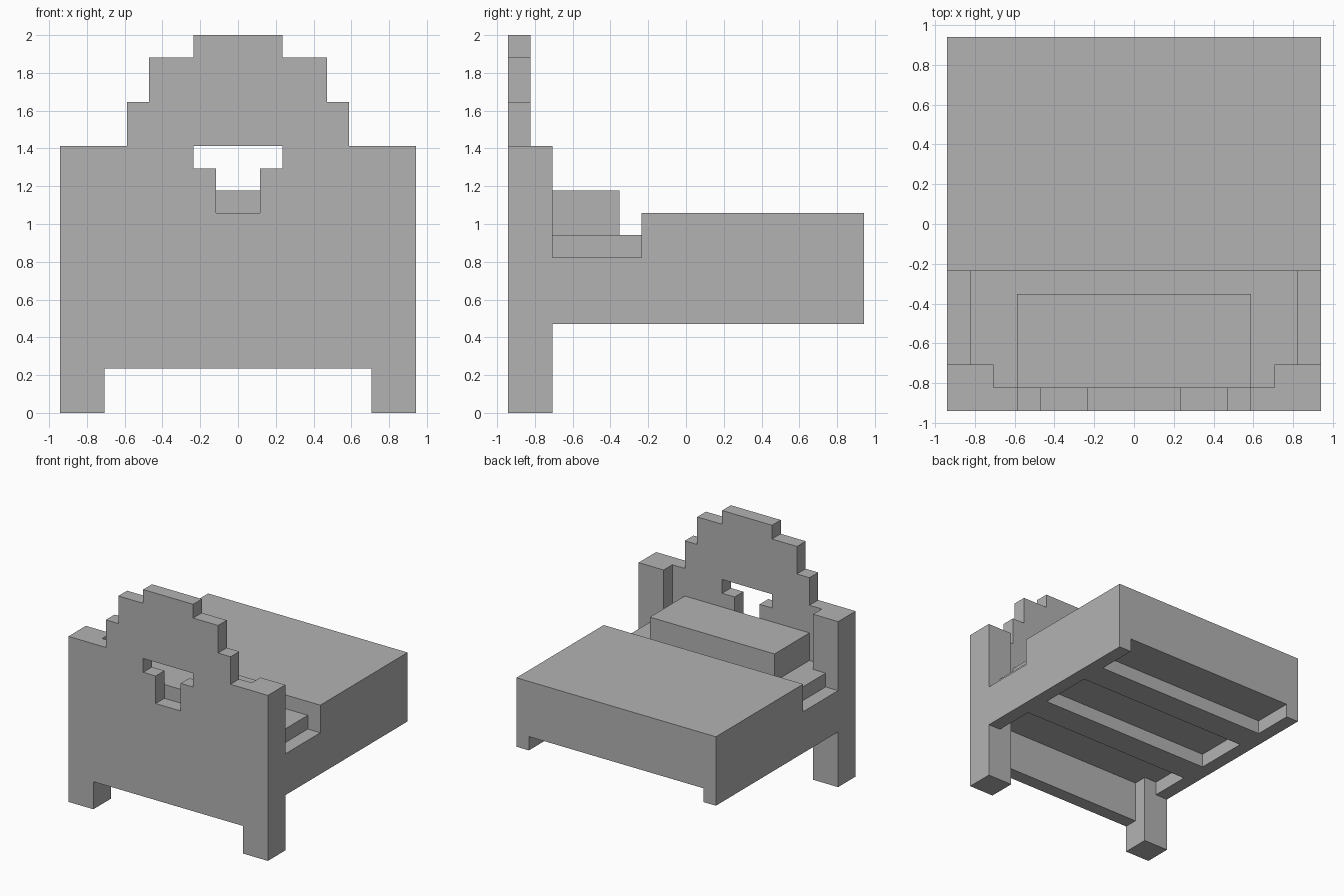
import bpy
import math

if "Cube" in bpy.data.objects:
    bpy.data.objects.remove(bpy.data.objects["Cube"])

U = 2 / 17  # grid unit: the bed is 17 units tall, 16 wide and 16 deep

wood = bpy.data.materials.new("plain grey")
wood.diffuse_color = (0.45, 0.45, 0.45, 1)
wood.use_nodes = True
wood.node_tree.nodes["Principled BSDF"].inputs["Base Color"].default_value = wood.diffuse_color


def box(name, x, y, z):
    """Box from three (low, high) ranges in grid units."""
    bpy.ops.mesh.primitive_cube_add(size=1)
    ob = bpy.context.object
    ob.name = name
    ob.location = [(a + b) / 2 * U for a, b in (x, y, z)]
    ob.scale = [(b - a) * U for a, b in (x, y, z)]
    bpy.ops.object.transform_apply(location=True, rotation=False, scale=True)
    ob.data.materials.append(wood)
    return ob


def mirrored(half):
    """Complete a right-half outline with its left half."""
    return half + [(-x, z) for x, z in reversed(half) if x != 0]


def slab(name, halves, low, high, upright):
    """Extruded symmetric outline; later outlines cut holes."""
    curve = bpy.data.curves.new(name, 'CURVE')
    curve.dimensions = '2D'
    curve.fill_mode = 'BOTH'
    curve.extrude = (high - low) / 2 * U
    for half in halves:
        pts = mirrored(half)
        s = curve.splines.new('POLY')
        s.points.add(len(pts) - 1)
        for p, (a, b) in zip(s.points, pts):
            p.co = (a * U, b * U, 0, 1)
        s.use_cyclic_u = True
        s.use_smooth = False
    ob = bpy.data.objects.new(name, curve)
    bpy.context.collection.objects.link(ob)
    mid = (low + high) / 2 * U
    if upright:
        ob.rotation_euler.x = math.pi / 2
        ob.location.y = mid
    else:
        ob.location.z = mid
    bpy.ops.object.select_all(action='DESELECT')
    ob.select_set(True)
    bpy.context.view_layer.objects.active = ob
    bpy.ops.object.convert(target='MESH')
    ob = bpy.context.object
    ob.name = name
    ob.data.materials.clear()
    ob.data.materials.append(wood)
    bpy.ops.object.shade_flat()
    return ob


# Stepped headboard with a T-shaped opening
slab("headboard", [
    [(6, 2), (6, 12), (5, 12), (5, 14), (4, 14), (4, 16), (2, 16), (2, 17)],
    [(1, 9), (1, 11), (2, 11), (2, 12)],
], -8, -7, True)

# Bed cover with side skirts that reach below its underside
slab("bed_cover", [[(7, 5), (7, 4), (8, 4), (8, 9)]], -2, 8, True)

# Mattress, narrowed between the head posts
slab("mattress", [[(6, -7), (6, -6), (7, -6), (7, -2)]], 5, 8, False)

# Pillow
box("pillow", (-5, 5), (-7, -3), (8, 10))

# Head posts and the exposed side rails
for side, s in (("left", -1), ("right", 1)):
    box(side + "_head_post", sorted((6 * s, 8 * s)), (-8, -6), (0, 12))
    box(side + "_side_rail", sorted((7 * s, 8 * s)), (-6, -2), (4, 7))

# Cross beams under the bed
for name, y in (("front_beam", (-3, -1)), ("back_beam", (3, 5))):
    box(name, (-7, 7), y, (4, 5))
